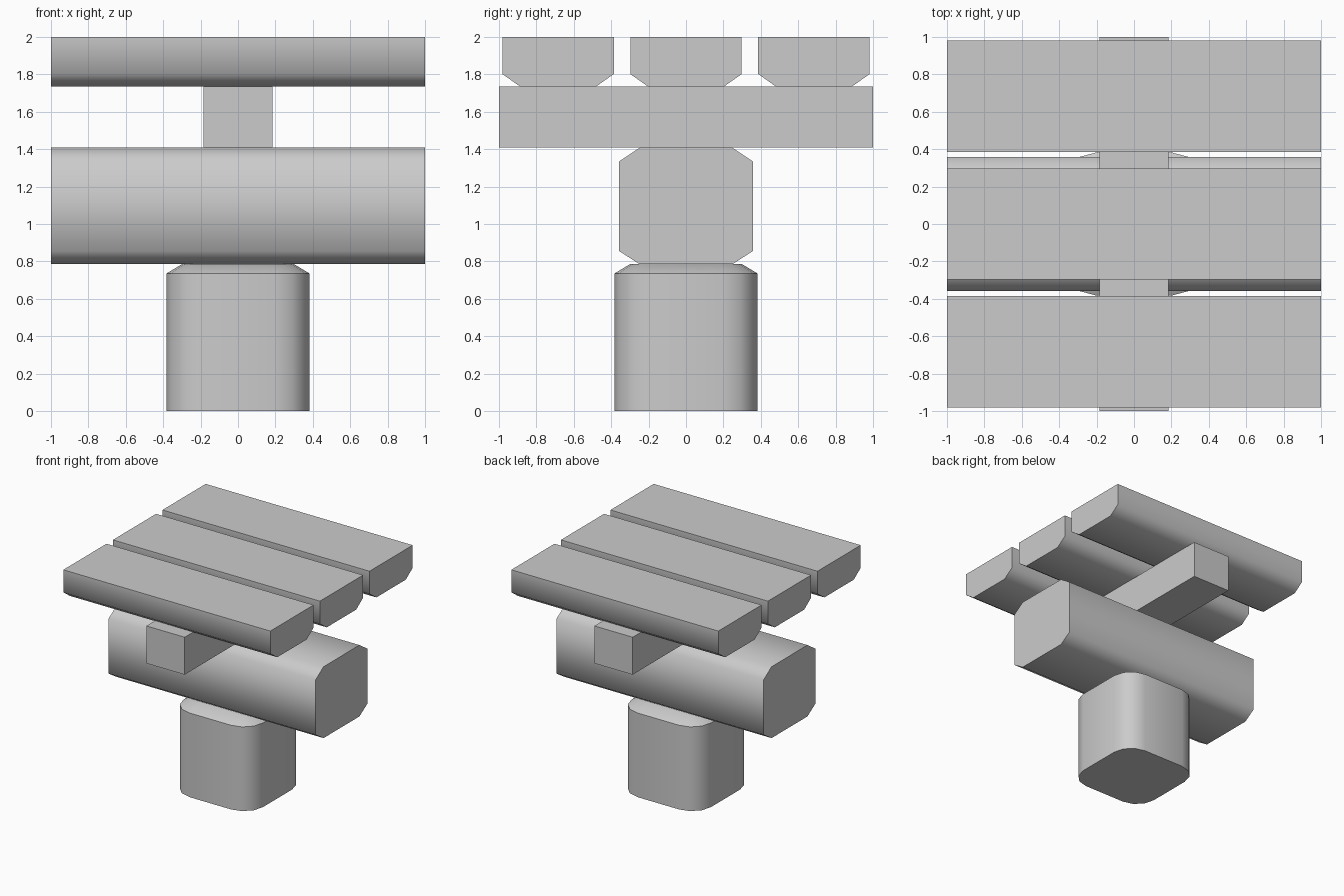
import bpy, bmesh
from math import sin, cos, radians

if "Cube" in bpy.data.objects:
    bpy.data.objects.remove(bpy.data.objects["Cube"])


def finish(name, bm, angle):
    bmesh.ops.recalc_face_normals(bm, faces=bm.faces)
    mesh = bpy.data.meshes.new(name)
    bm.to_mesh(mesh)
    bm.free()
    obj = bpy.data.objects.new(name, mesh)
    bpy.context.collection.objects.link(obj)
    bpy.ops.object.select_all(action='DESELECT')
    obj.select_set(True)
    bpy.context.view_layer.objects.active = obj
    if angle:
        bpy.ops.object.shade_smooth_by_angle(angle=radians(angle))
    return obj


def loft(name, rings, angle=0):
    """Skin matching rings of points and cap both ends."""
    bm = bmesh.new()
    loops = [[bm.verts.new(p) for p in ring] for ring in rings]
    n = len(loops[0])
    for a, b in zip(loops, loops[1:]):
        for i in range(n):
            j = (i + 1) % n
            bm.faces.new((a[i], a[j], b[j], b[i]))
    bm.faces.new(loops[0])
    bm.faces.new(loops[-1])
    return finish(name, bm, angle)


def beam_along_x(name, half_profile, y=0):
    """Mirror a half (y, z) profile and sweep it from x = -1 to 1."""
    profile = half_profile + [(-a, z) for a, z in reversed(half_profile)]
    return loft(name, [[(x, y + a, z) for a, z in profile] for x in (-1, 1)], 58)


def rounded_square(half, radius, z, steps=3):
    c = half - radius
    ring = []
    for k, (sx, sy) in enumerate([(1, 1), (-1, 1), (-1, -1), (1, -1)]):
        for i in range(steps + 1):
            t = radians(90 * (k + i / steps))
            ring.append((sx * c + radius * cos(t), sy * c + radius * sin(t), z))
    return ring


# Post with rounded corners and a chamfered top
loft("post", [rounded_square(0.383, 0.183, 0),
              rounded_square(0.383, 0.183, 0.735),
              rounded_square(0.30, 0.12, 0.785)], 40)

# Heavy lower beam with four chamfered edges
beam_along_x("lower_beam", [(0.248, 0.785), (0.357, 0.855),
                            (0.357, 1.335), (0.248, 1.408)])

# Square cross bar
loft("cross_bar", [[(-0.185, y, 1.408), (0.185, y, 1.408),
                    (0.185, y, 1.735), (-0.185, y, 1.735)] for y in (-1, 1)])

# Three top planks with chamfered undersides
for label, y in (("front", -0.684), ("middle", 0), ("back", 0.684)):
    beam_along_x(label + "_plank", [(0.203, 1.735), (0.298, 1.802), (0.298, 2.0)], y)
